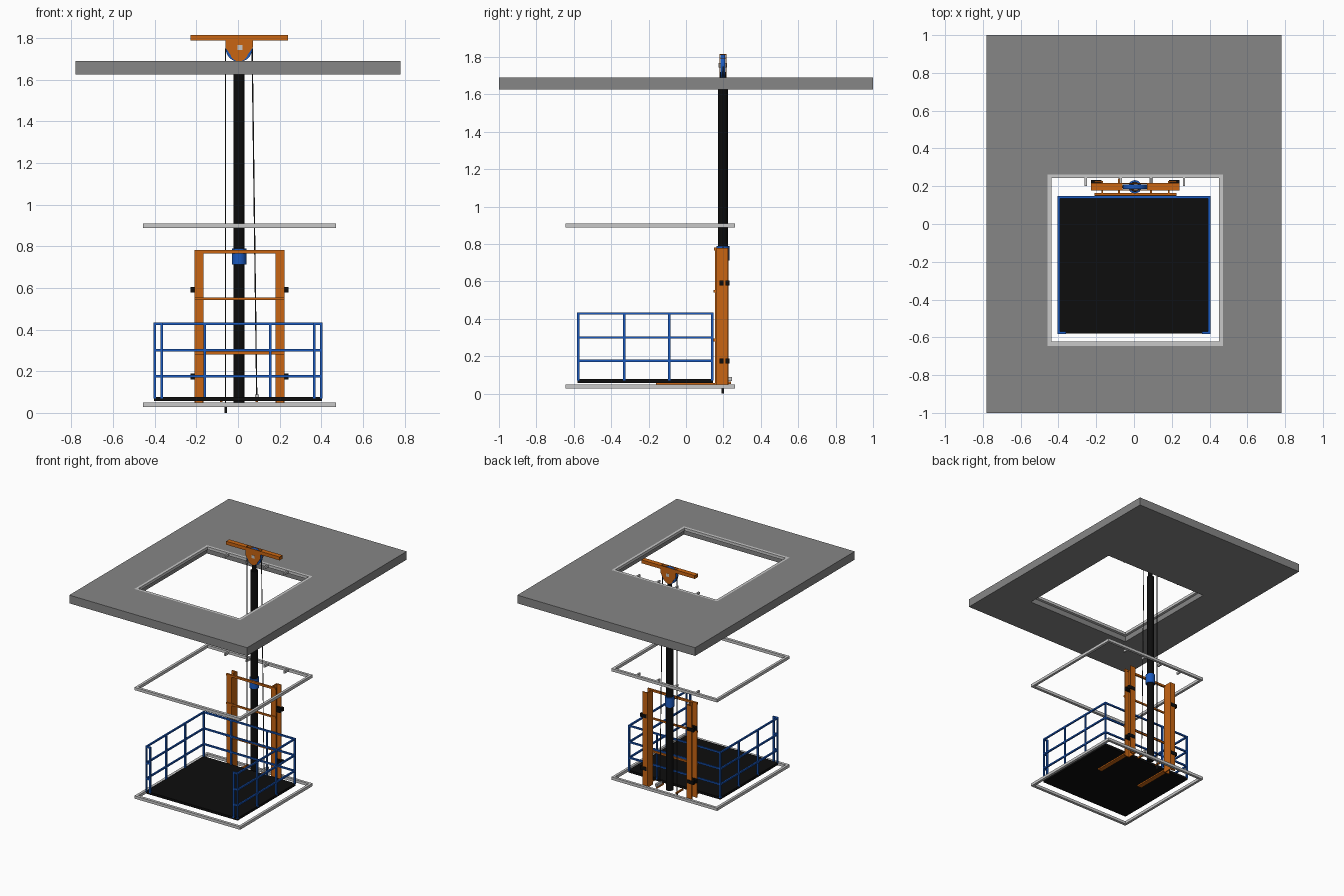
import bpy
import math
from mathutils import Vector

cube = bpy.data.objects.get("Cube")
if cube:
    bpy.data.objects.remove(cube)


def material(name, r, g, b):
    m = bpy.data.materials.new(name)
    m.use_nodes = True
    m.diffuse_color = (r, g, b, 1)
    m.node_tree.nodes["Principled BSDF"].inputs["Base Color"].default_value = (r, g, b, 1)
    return m


GREY = material("concrete grey", 0.24, 0.24, 0.24)
LIGHT = material("light steel", 0.58, 0.58, 0.58)
ORANGE = material("orange paint", 0.58, 0.13, 0.006)
BLUE = material("blue paint", 0.01, 0.1, 0.52)
BLACK = material("black", 0.004, 0.004, 0.004)
CABLE = material("dark cable", 0.03, 0.03, 0.03)


def add_mesh(name, verts, faces, mat):
    me = bpy.data.meshes.new(name)
    me.from_pydata(verts, [], faces)
    me.materials.append(mat)
    ob = bpy.data.objects.new(name, me)
    bpy.context.collection.objects.link(ob)
    return ob


def boxes(name, mat, spans):
    """One object from boxes given as (x0, x1, y0, y1, z0, z1)."""
    verts, faces = [], []
    for x0, x1, y0, y1, z0, z1 in spans:
        n = len(verts)
        verts += [(x, y, z) for z in (z0, z1) for x, y in ((x0, y0), (x1, y0), (x1, y1), (x0, y1))]
        faces += [[n + 3, n + 2, n + 1, n], [n + 4, n + 5, n + 6, n + 7]]
        faces += [[n + i, n + (i + 1) % 4, n + 4 + (i + 1) % 4, n + 4 + i] for i in range(4)]
    return add_mesh(name, verts, faces, mat)


def ring(name, mat, outer, inner, z0, z1):
    """Rectangular frame; outer and inner are (x0, x1, y0, y1)."""
    loops = [(r, z) for z in (z0, z1) for r in (outer, inner)]
    verts = [(x, y, z) for (a, b, c, d), z in loops for x, y in ((a, c), (b, c), (b, d), (a, d))]
    faces = []
    for p, q in ((0, 2), (2, 3), (3, 1), (1, 0)):
        for i in range(4):
            j = (i + 1) % 4
            faces.append([4 * p + i, 4 * p + j, 4 * q + j, 4 * q + i])
    return add_mesh(name, verts, faces, mat)


def rod(name, mat, a, b, radius, sides=32):
    a, b = Vector(a), Vector(b)
    bpy.ops.mesh.primitive_cylinder_add(vertices=sides, radius=radius, depth=(b - a).length,
                                        location=(a + b) / 2)
    ob = bpy.context.object
    ob.name = name
    ob.rotation_euler = (b - a).to_track_quat("Z", "Y").to_euler()
    ob.data.materials.append(mat)
    bpy.ops.object.shade_smooth_by_angle(angle=math.radians(40))
    return ob


def prism_y(name, mat, profile, y0, y1):
    """Extrude an x-z outline along y."""
    n = len(profile)
    verts = [(x, y, z) for y in (y0, y1) for x, z in profile]
    faces = [list(range(n)), list(range(2 * n - 1, n - 1, -1))]
    faces += [[i, i + n, (i + 1) % n + n, (i + 1) % n] for i in range(n)]
    return add_mesh(name, verts, faces, mat)


MX, MY = 0.005, 0.197  # mast axis

# Upper floor slab with its opening, and the frames at each landing
OPEN = (-0.457, 0.47, -0.645, 0.263)
LIP = (-0.437, 0.45, -0.623, 0.243)
ring("upper_floor", GREY, (-0.78, 0.78, -1, 1), OPEN, 1.625, 1.69)
for label, z0, z1 in (("upper", 1.668, 1.69), ("middle", 0.888, 0.91), ("lower", 0.028, 0.05)):
    ring(label + "_landing_frame", LIGHT, OPEN, LIP, z0, z1)
for label, z in (("upper", 1.67), ("middle", 0.89)):
    boxes(label + "_wall_brackets", LIGHT,
          [(x - 0.006, x + 0.006, 0.2, 0.245, z, z + 0.018) for x in (-0.255, -0.07, 0.09, 0.265)])

# Mast: hydraulic cylinder with collar and ram
rod("mast", BLACK, (MX, MY, 0.05), (MX, MY, 1.64), 0.027)
rod("mast_ram", BLACK, (MX, MY, 1.64), (MX, MY, 1.72), 0.017)
rod("mast_collar", BLUE, (MX, MY, 0.713), (MX, MY, 0.79), 0.035)

# Head beam: hollow, slotted on top for the pulley
Y0, Y1 = 0.178, 0.216
boxes("head_beam", ORANGE, [
    (-0.228, 0.24, Y0, Y0 + 0.005, 1.788, 1.815),
    (-0.228, 0.24, Y1 - 0.005, Y1, 1.788, 1.815),
    (-0.228, -0.06, Y0, Y1, 1.81, 1.815),
    (0.07, 0.24, Y0, Y1, 1.81, 1.815),
    (-0.228, -0.06, Y0, Y1, 1.788, 1.792),
    (0.07, 0.24, Y0, Y1, 1.788, 1.792)])

# Pulley between two rounded cheek plates
cheek = [(MX + 0.066, 1.79), (MX + 0.066, 1.755)]
cheek += [(MX + 0.043 * math.cos(t), 1.731 + 0.043 * math.sin(t))
          for t in (-math.pi * i / 12 for i in range(1, 12))]
cheek += [(MX - 0.066, 1.755), (MX - 0.066, 1.79)]
for label, y in (("front", Y0), ("back", Y1 - 0.005)):
    prism_y(label + "_pulley_cheek", ORANGE, cheek, y, y + 0.005)
rod("pulley", BLUE, (MX, Y0 + 0.007, 1.75), (MX, Y1 - 0.007, 1.75), 0.064)
boxes("pulley_axle", LIGHT, [(MX - 0.008, MX + 0.016, Y0 - 0.003, Y1 + 0.003, 1.743, 1.767)])

# Lifting cables and their anchors
rod("fixed_cable", CABLE, (-0.06, MY, 0.02), (-0.06, MY, 1.75), 0.003, 8)
rod("carriage_cable", CABLE, (0.068, MY, 1.75), (0.09, MY, 0.08), 0.003, 8)
rod("fixed_cable_anchor", CABLE, (-0.06, MY, 0), (-0.06, MY, 0.035), 0.006, 8)
boxes("carriage_cable_anchor", LIGHT, [(0.082, 0.1, 0.18, 0.245, 0.068, 0.088)])

# Carriage: outward-facing channels, guide shoes and forks
for side, s in (("right", -1), ("left", 1)):
    def span(a, b):
        return tuple(sorted((0.007 + s * a, 0.007 + s * b)))
    boxes(side + "_upright", ORANGE, [
        span(0.172, 0.18) + (0.155, 0.228, 0.028, 0.78),
        span(0.172, 0.217) + (0.155, 0.163, 0.028, 0.78),
        span(0.172, 0.217) + (0.220, 0.228, 0.028, 0.78)])
    boxes(side + "_guide_shoes", BLACK,
          [span(0.178, 0.235) + (y, y + 0.02, z, z + 0.028)
           for z in (0.16, 0.577) for y in (0.18, 0.212)])
    boxes(side + "_fork", ORANGE, [span(0.175, 0.212) + (-0.16, 0.16, 0.048, 0.058)])
boxes("carriage_crossbars", ORANGE,
      [(-0.21, 0.224, 0.147, 0.157, z, z + 0.014) for z in (0.28, 0.541)]
      + [(-0.21, 0.224, 0.15, 0.165, 0.765, 0.781)])
boxes("cable_tabs", ORANGE, [(x - 0.006, x + 0.006, 0.157, 0.24, 0.052, 0.064) for x in (-0.08, 0.09)])

# Platform deck
boxes("platform", BLACK, [(-0.403, 0.403, -0.58, 0.145, 0.058, 0.077)])

# Guard rails on the back and sides, with short returns at the front
T = 0.012
XR, YF, YB = 0.405, -0.582, 0.147
RAILS = (0.17, 0.294, 0.423)


def post(x, y):
    return (x, x + T, y, y + T, 0.07, 0.435)


for side, s in (("right", -1), ("left", 1)):
    x = -XR if s < 0 else XR - T
    parts = [post(x, y) for y in (YF, -0.336, -0.096, YB - T)]
    parts += [(x, x + T, YF, YB, z, z + T) for z in RAILS]
    xi = s * 0.367 - T / 2
    parts.append(post(xi, YF))
    parts += [(min(x, xi), max(x, xi) + T, YF, YF + T, z, z + T) for z in RAILS]
    boxes(side + "_guard_rail", BLUE, parts)
boxes("back_guard_rail", BLUE,
      [post(x, YB - T) for x in (-0.165, 0.15)]
      + [(-XR + T, XR - T, YB - T, YB, z, z + T) for z in RAILS])
